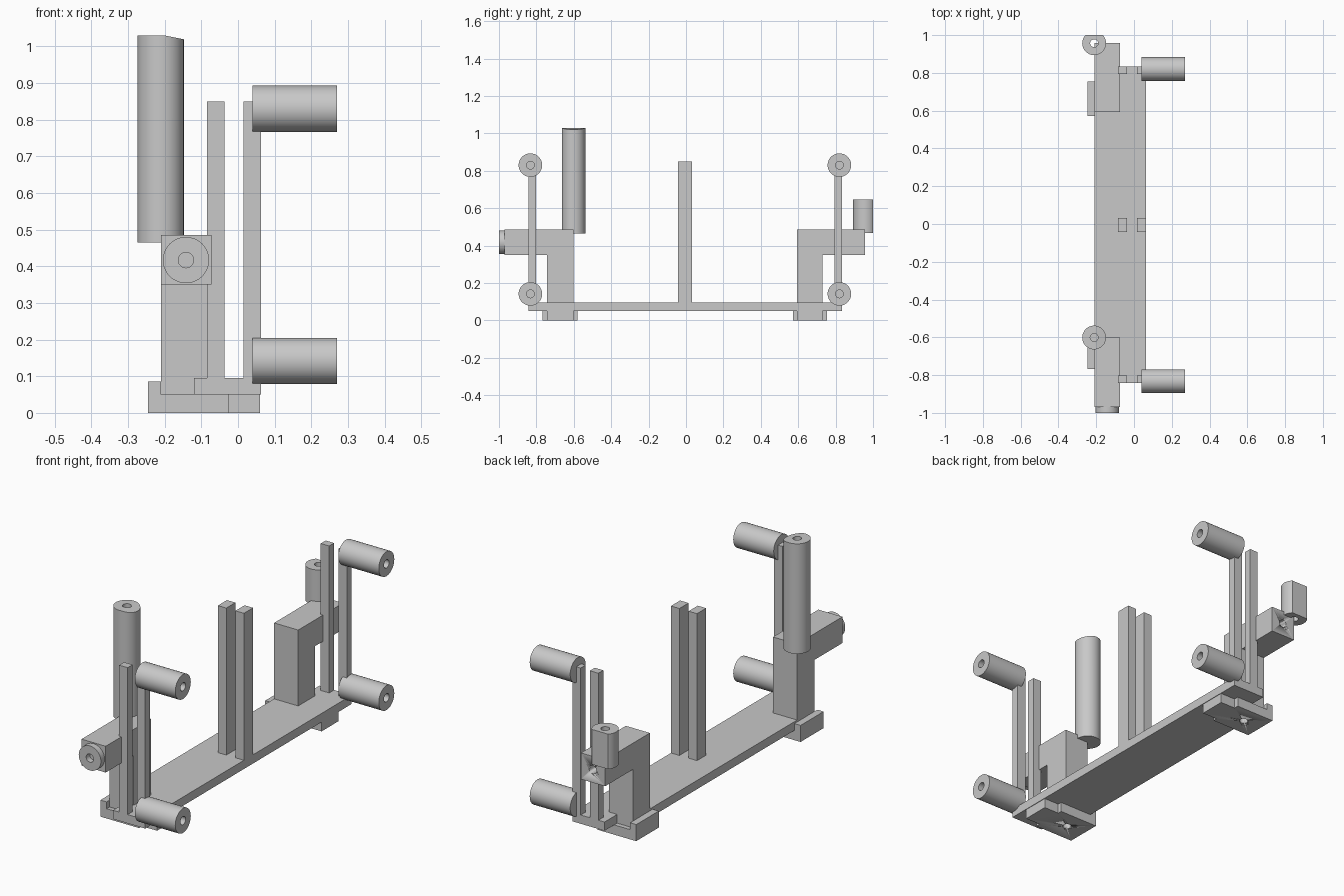
import bpy, bmesh, math
from mathutils import Matrix, Vector

default = bpy.data.objects.get("Cube")
if default:
    bpy.data.objects.remove(default, do_unlink=True)

grey = bpy.data.materials.new("plain_grey")
grey.use_nodes = True
colour = (0.58, 0.58, 0.58, 1)
grey.diffuse_color = colour
grey.node_tree.nodes["Principled BSDF"].inputs["Base Color"].default_value = colour


def finish(name, bm):
    """Turn a bmesh into an object, smooth with sharp edges kept."""
    bmesh.ops.recalc_face_normals(bm, faces=bm.faces)
    for f in bm.faces:
        f.smooth = True
    for e in bm.edges:
        e.smooth = len(e.link_faces) == 2 and e.calc_face_angle(0) < 0.6
    mesh = bpy.data.meshes.new(name)
    bm.to_mesh(mesh)
    bm.free()
    mesh.materials.append(grey)
    obj = bpy.data.objects.new(name, mesh)
    bpy.context.collection.objects.link(obj)
    return obj


def prism(name, outline, axis, lo, hi):
    """Extrude a flat outline along x or z from lo to hi."""
    bm = bmesh.new()
    place = (lambda a, b: (lo, a, b)) if axis == "x" else (lambda a, b: (a, b, lo))
    face = bm.faces.new([bm.verts.new(place(a, b)) for a, b in outline])
    side = bmesh.ops.extrude_face_region(bm, geom=[face])
    move = Vector((hi - lo, 0, 0)) if axis == "x" else Vector((0, 0, hi - lo))
    bmesh.ops.translate(bm, vec=move, verts=[v for v in side["geom"] if isinstance(v, bmesh.types.BMVert)])
    return finish(name, bm)


def box(name, x0, x1, y0, y1, z0, z1):
    return prism(name, [(x0, y0), (x1, y0), (x1, y1), (x0, y1)], "z", z0, z1)


def roll(name, origin, direction, length, hole_depth, radius=0.063, bore=0.021, trim=None):
    """Lathe a round bar with a bore sunk in from its far end."""
    bm = bmesh.new()
    floor = length - hole_depth
    profile = [(0, 0), (radius, 0), (radius, length), (bore, length), (bore, floor), (0, floor)]
    if floor <= 0:
        profile = [(bore, 0), (radius, 0), (radius, length), (bore, length), (bore, 0)]
    vs = [bm.verts.new((r, 0, z)) for r, z in profile]
    es = [bm.edges.new(pair) for pair in zip(vs, vs[1:])]
    bmesh.ops.spin(bm, geom=vs + es, axis=(0, 0, 1), cent=(0, 0, 0), steps=48, angle=math.tau)
    bmesh.ops.remove_doubles(bm, verts=bm.verts, dist=0.0002)
    turn = Vector((0, 0, 1)).rotation_difference(Vector(direction)).to_matrix().to_4x4()
    bm.transform(Matrix.Translation(origin) @ turn)
    if trim:
        cut = bmesh.ops.bisect_plane(bm, geom=bm.verts[:] + bm.edges[:] + bm.faces[:],
                                     plane_co=trim, plane_no=trim, clear_outer=True)
        rim = [e for e in cut["geom_cut"] if isinstance(e, bmesh.types.BMEdge)]
        bmesh.ops.holes_fill(bm, edges=rim)
    return finish(name, bm)


def drill(obj, origin, direction, length, radius=0.021):
    """Cut a round hole and discard the cutter."""
    cutter = roll("drill", origin, direction, length, 0.001, radius, radius / 4)
    cutter.hide_render = True
    mod = obj.modifiers.new("hole", "BOOLEAN")
    mod.operation, mod.solver, mod.object = "DIFFERENCE", "EXACT", cutter
    bpy.context.view_layer.update()
    cut = bpy.data.meshes.new_from_object(obj.evaluated_get(bpy.context.evaluated_depsgraph_get()))
    obj.modifiers.clear()
    obj.data = cut
    bpy.data.objects.remove(cutter, do_unlink=True)


# Long base plate, notched at both ends
prism("base_plate", [(-0.12, -0.843), (0.063, -0.843), (0.063, 0.833), (-0.12, 0.833), (-0.12, 0.73),
                     (-0.21, 0.73), (-0.21, -0.743), (-0.12, -0.743)], "z", 0.05, 0.095)

# Paired posts: front end, middle, back end
for place, y0, y1 in (("front", -0.843, -0.803), ("middle", -0.042, 0.032), ("back", 0.793, 0.833)):
    for side, x in (("right", -0.085), ("left", 0.015)):
        box(f"{place}_{side}_post", x, x + 0.048, y0, y1, 0.09, 0.85)

# Horizontal rollers on the outer posts
for place, y in (("front", -0.832), ("back", 0.82)):
    for level, z in (("lower", 0.142), ("upper", 0.83)):
        roll(f"{place}_{level}_roller", (0.04, y, z), (1, 0, 0), 0.23, 0.15)

# Feet with a lip, and the bent arms above them
for place, s, inner, outer, end in (("front", -1, 0.602, 0.743, 0.97), ("back", 1, 0.593, 0.73, 0.957)):
    a, b = s * (inner - 0.022), s * (outer + 0.024)
    c, d = s * inner, s * outer
    foot = prism(f"{place}_foot", [(-0.245, a), (-0.025, a), (-0.025, c), (0.06, c),
                                   (0.06, d), (-0.025, d), (-0.025, b), (-0.245, b)], "z", 0, 0.05)
    drill(foot, (-0.14, (c + d) / 2, -0.01), (0, 0, 1), 0.07)
    box(f"{place}_foot_lip", -0.245, -0.21, min(a, b), max(a, b), 0.045, 0.085)
    arm = prism(f"{place}_arm", [(c, 0.05), (d, 0.05), (d, 0.35), (s * end, 0.35),
                                 (s * end, 0.485), (c, 0.485)], "x", -0.21, -0.073)
    if place == "back":
        drill(arm, (-0.14, s * (end - 0.12), 0.417), (0, 1, 0), 0.15)

# Knob on the end of the front arm
roll("front_knob", (-0.142, -0.965, 0.417), (0, -1, 0), 0.035, 0.03)

# Upright rolls: tall one with a slightly sloped top, short one trimmed flat at the back
tall = roll("tall_upright_roll", (-0.211, -0.601, 0.465), (0, 0, 1), 0.565, 0.2)
for v in tall.data.vertices:
    if v.co.z > 1:
        v.co.z -= 0.2 * max(0, v.co.x + 0.2)
roll("short_upright_roll", (-0.211, 0.957, 0.467), (0, 0, 1), 0.18, 0.18, trim=(0, 1, 0))
